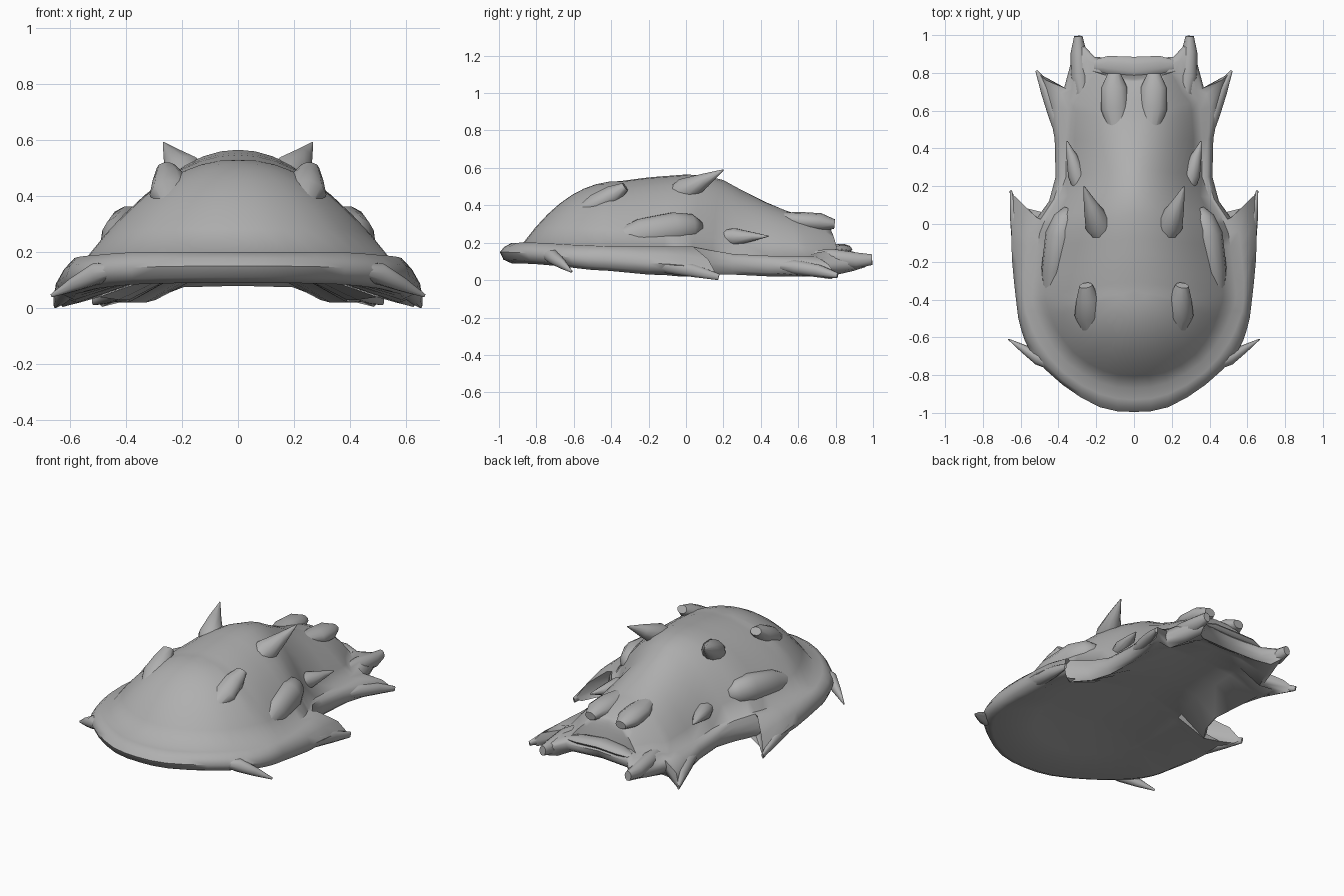
import bpy, bmesh, math
from mathutils import Vector

if "Cube" in bpy.data.objects:
    bpy.data.objects.remove(bpy.data.objects["Cube"])

GREY = bpy.data.materials.new("dark_grey")
GREY.diffuse_color = (.43, .43, .43, 1)
GREY.use_nodes = True
GREY.node_tree.nodes["Principled BSDF"].inputs["Base Color"].default_value = GREY.diffuse_color


def finish(name, bm, mirror=True, angle=60):
    bmesh.ops.remove_doubles(bm, verts=bm.verts, dist=0.0005)
    bmesh.ops.recalc_face_normals(bm, faces=bm.faces)
    me = bpy.data.meshes.new(name)
    bm.to_mesh(me)
    bm.free()
    me.materials.append(GREY)
    ob = bpy.data.objects.new(name, me)
    bpy.context.collection.objects.link(ob)
    if mirror:
        ob.modifiers.new("mirror", 'MIRROR').use_axis[0] = True
    bpy.ops.object.select_all(action='DESELECT')
    ob.select_set(True)
    bpy.context.view_layer.objects.active = ob
    bpy.ops.object.shade_smooth_by_angle(angle=math.radians(angle))
    return ob


def bridge(bm, a, b, closed=False):
    n = len(a)
    for i in range(n if closed else n - 1):
        j = (i + 1) % n
        vs = []
        for v in (a[i], a[j], b[j], b[i]):
            if all((v.co - w.co).length > 0.0005 for w in vs):
                vs.append(v)
        if len(vs) > 2:
            bm.faces.new(vs)


# tapered tube through points, each (x, y, z, side radius, up radius)
def horn(name, pts, sides=10, mirror=True):
    bm = bmesh.new()
    rings = []
    P = [Vector(p[:3]) for p in pts]
    for i, p in enumerate(pts):
        d = (P[min(i + 1, len(P) - 1)] - P[max(i - 1, 0)]).normalized()
        side = d.cross(Vector((0, 0, 1))).normalized()
        up = side.cross(d)
        rings.append([bm.verts.new(P[i] + side * p[3] * math.cos(a) + up * p[4] * math.sin(a))
                      for a in (math.tau * k / sides for k in range(sides))])
    for a, b in zip(rings, rings[1:]):
        bridge(bm, a, b, True)
    bm.faces.new(rings[0])
    bm.faces.new(rings[-1])
    return finish(name, bm, mirror)


# spine height along y
SPINE = [(-.35, .54), (-.2, .56), (0, .575), (.1, .57), (.2, .545), (.3, .49),
         (.42, .43), (.55, .375), (.66, .35), (.75, .31)]


def spine_z(y):
    for (y0, z0), (y1, z1) in zip(SPINE, SPINE[1:]):
        if y <= y1:
            return z0 + (z1 - z0) * (y - y0) / (y1 - y0)
    return SPINE[-1][1]


# carapace stations from front to back: rim xyz, dome base xyz, spine y
STATIONS = [
    (0, -.995, .16, 0, -.87, .21, -.35),
    (.18, -.97, .16, .18, -.84, .21, -.35),
    (.38, -.85, .155, .36, -.73, .21, -.35),
    (.54, -.69, .14, .47, -.58, .20, -.35),
    (.60, -.55, .125, .52, -.46, .195, -.35),
    (.62, -.44, .12, .54, -.38, .19, -.3),
    (.645, -.2, .1, .52, -.2, .19, -.15),
    (.65, -.02, .09, .5, -.05, .19, 0),
    (.65, .165, .035, .48, 0, .19, .05),
    (.53, .01, .11, .46, .04, .19, .1),
    (.45, .12, .1, .40, .14, .17, .2),
    (.415, .25, .1, .36, .25, .15, .3),
    (.42, .45, .09, .36, .45, .14, .42),
    (.455, .64, .075, .35, .60, .14, .53),
    (.51, .80, .04, .34, .65, .14, .57),
    (.37, .72, .09, .29, .70, .16, .66),
    (.335, .85, .1, .25, .77, .17, .71),
    (.30, .985, .12, .22, .81, .17, .74),
    (.21, .885, .145, .18, .8, .18, .75),
    (0, .87, .15, 0, .79, .18, .75)]


# round out the smooth front rim between stations
def curve_mid(a, b, c, d):
    return tuple((-p + 9 * q + 9 * r - s) / 16 for p, q, r, s in zip(a, b, c, d))


first = STATIONS[1]
ghost = (-first[0],) + first[1:3] + (-first[3],) + first[4:]
padded = [ghost] + STATIONS
stations = []
for i, s in enumerate(STATIONS):
    stations.append(s)
    if i < 7:
        m = list(curve_mid(*padded[i:i + 4]))
        m[6] = (s[6] + STATIONS[i + 1][6]) / 2
        stations.append(tuple(m))

# carapace: dome, rounded rim band and shallow hollow underside
bm = bmesh.new()
rows = []
for ox, oy, oz, bx, by, bz, sy in stations:
    O, B, S = Vector((ox, oy, oz)), Vector((bx, by, bz)), Vector((0, sy, spine_z(sy)))
    power = 2.15 if sy <= -.35 else 2.0
    row = []
    for k in range(8, -1, -1):
        t = k / 8
        p = B.lerp(S, t)
        p.z = bz + (S.z - bz) * (1 - (1 - t) ** power)
        row.append(p)
    f = min(.5, .065 / (O - B).length)
    mid = B.lerp(O, f)
    mid.z = max(bz, oz + .03)
    mid2 = mid.lerp(O, .65)
    mid2.z = oz + .55 * (mid.z - oz)
    low = O.lerp(B, .15)
    low.z = max(oz - .04, .015)
    low2 = O.lerp(B, .5)
    low2.z = max(oz - .06, .03)
    u1 = B.lerp(S, .35)
    u1.z = .12
    u2 = Vector((0, sy, .145))
    row += [mid, mid2, O, low, low2, u1, u2]
    rows.append([bm.verts.new(p) for p in row])
for a, b in zip(rows, rows[1:]):
    bridge(bm, a, b)
finish("carapace", bm, angle=55)

# rim spikes, growing out of the rim band
horn("front_rim_spike", [(.40, -.78, .15, .008, .01), (.50, -.71, .135, .04, .04),
                         (.585, -.66, .095, .022, .026), (.665, -.61, .055, .003, .006)])
horn("side_rim_spike", [(.59, -.3, .11, .01, .01), (.605, -.1, .09, .042, .045),
                        (.627, .04, .06, .03, .035), (.652, .175, .027, .006, .018)])
horn("rear_side_spike", [(.40, .45, .09, .01, .01), (.415, .58, .08, .04, .04),
                         (.46, .71, .06, .036, .034), (.515, .81, .035, .007, .015)])
horn("tail_spike", [(.26, .58, .14, .02, .02), (.285, .78, .13, .05, .05),
                    (.293, .91, .115, .042, .045), (.295, .995, .12, .022, .03)])

# horns on the back
horn("large_back_horn", [(.165, -.08, .45, .05, .05), (.185, .0, .49, .075, .07),
                         (.23, .1, .545, .038, .038), (.265, .2, .6, .003, .003)])
horn("front_back_horn", [(.23, -.60, .36, .03, .02), (.235, -.48, .415, .08, .06),
                         (.245, -.39, .465, .06, .055), (.255, -.325, .51, .035, .025)])
horn("small_flank_spike", [(.28, .16, .24, .03, .03), (.30, .26, .24, .05, .05),
                           (.33, .36, .243, .028, .024), (.355, .44, .245, .003, .003)])

# swollen flank lobe
horn("flank_lobe", [(.45, -.44, .2, .03, .04), (.42, -.24, .25, .07, .09),
                    (.385, -.06, .285, .085, .09), (.36, .03, .29, .065, .075),
                    (.34, .08, .29, .03, .035)], 14)

# twin nubs and lip at the back end
horn("rear_nub", [(.085, .45, .35, .03, .02), (.1, .61, .325, .075, .05),
                  (.105, .72, .318, .07, .05), (.105, .795, .31, .035, .025)], 12)
horn("rear_lip", [(-.21, .84, .165, .03, .012), (-.14, .84, .175, .05, .022),
                  (0, .825, .18, .06, .025), (.14, .84, .175, .05, .022),
                  (.21, .84, .165, .03, .012)], 10, False)

# rest the model on the ground
bpy.context.view_layer.update()
dg = bpy.context.evaluated_depsgraph_get()
obs = list(bpy.context.collection.objects)
low = min((o.evaluated_get(dg).matrix_world @ Vector(c)).z for o in obs for c in o.bound_box)
for o in obs:
    o.location.z -= low
